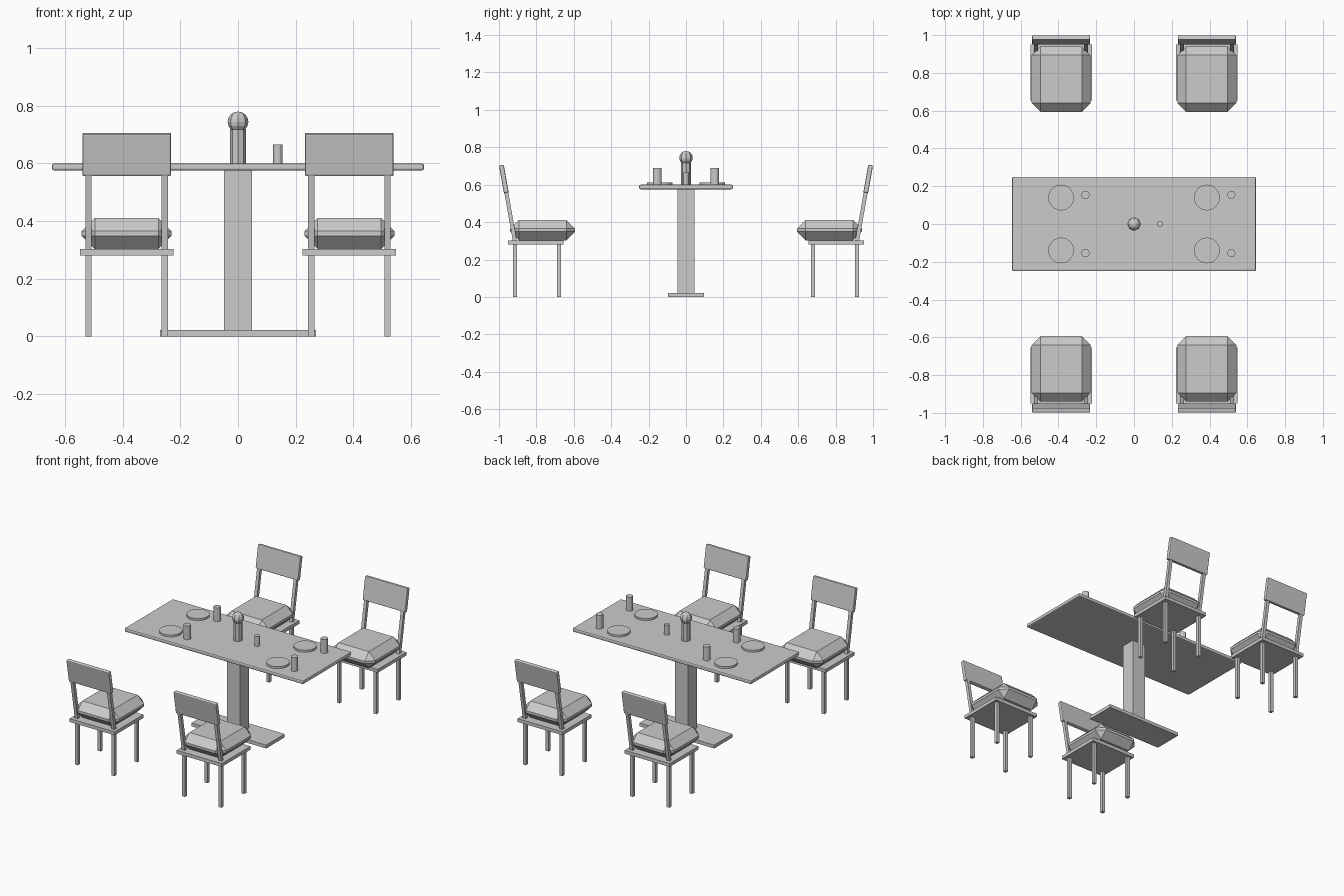
import bpy, bmesh, math
from mathutils import Matrix, Vector

if "Cube" in bpy.data.objects:
    bpy.data.objects.remove(bpy.data.objects["Cube"])


def finish(bm, name):
    mesh = bpy.data.meshes.new(name)
    bm.to_mesh(mesh)
    bm.free()
    ob = bpy.data.objects.new(name, mesh)
    bpy.context.collection.objects.link(ob)
    return ob


def box(name, loc, size, bevel=0, segments=1, tilt=0):
    bm = bmesh.new()
    bmesh.ops.create_cube(bm, size=1)
    bmesh.ops.scale(bm, vec=size, verts=bm.verts)
    if bevel:
        bmesh.ops.bevel(bm, geom=bm.edges[:], offset=bevel, segments=segments,
                        profile=0.5, affect='EDGES')
    bm.transform(Matrix.Translation(loc) @ Matrix.Rotation(tilt, 4, 'X'))
    return finish(bm, name)


def cylinder(name, x, y, z0, z1, radius, sides):
    bm = bmesh.new()
    bmesh.ops.create_cone(bm, cap_ends=True, segments=sides,
                          radius1=radius, radius2=radius, depth=z1 - z0)
    bm.transform(Matrix.Translation((x, y, (z0 + z1) / 2)))
    return finish(bm, name)


# Table
box("table_top", (0, 0, 0.5875), (1.29, 0.50, 0.025), 0.008, 2)
box("table_column", (0, 0, 0.298), (0.096, 0.092, 0.556))
box("table_base", (0, 0, 0.011), (0.54, 0.19, 0.022))

# Centrepiece: bottle with round stopper, and a small shaker
cylinder("bottle", 0, 0, 0.60, 0.717, 0.028, 8)
bm = bmesh.new()
bmesh.ops.create_uvsphere(bm, u_segments=8, v_segments=8, radius=0.036)
bm.transform(Matrix.Translation((0, 0, 0.744)))
finish(bm, "bottle_stopper")
cylinder("shaker", 0.138, 0, 0.60, 0.665, 0.016, 12)

# Place settings
for sx in (-1, 1):
    for sy in (-1, 1):
        cylinder("plate", sx * 0.386, sy * 0.14, 0.60, 0.613, 0.068, 32)
        cylinder("cup", sx * 0.386 + 0.129, sy * 0.154, 0.60, 0.69, 0.022, 12)


# Chair facing +y; the far row is turned by half a circle
TILT = math.radians(10)


def chair(cx, turn):
    parts = [
        box("seat", (0, -0.803, 0.292), (0.325, 0.296, 0.022)),
        box("cushion", (0, -0.767, 0.357), (0.312, 0.346, 0.108), 0.046),
        box("backrest", (0, -0.974, 0.631), (0.308, 0.026, 0.150), 0.006, 2, TILT),
    ]
    for sx in (-0.132, 0.132):
        parts.append(box("front_leg", (sx, -0.68, 0.141), (0.021, 0.021, 0.282)))
        parts.append(box("rear_leg", (sx, -0.915, 0.141), (0.021, 0.021, 0.282)))
        parts.append(box("back_post", (sx, -0.939, 0.435), (0.021, 0.021, 0.28), tilt=TILT))
    for ob in parts:
        ob.data.transform(Matrix.Translation((cx, 0, 0)) @ Matrix.Rotation(turn, 4, 'Z'))


for cx in (-0.386, 0.386):
    chair(cx, 0)
    chair(cx, math.pi)
